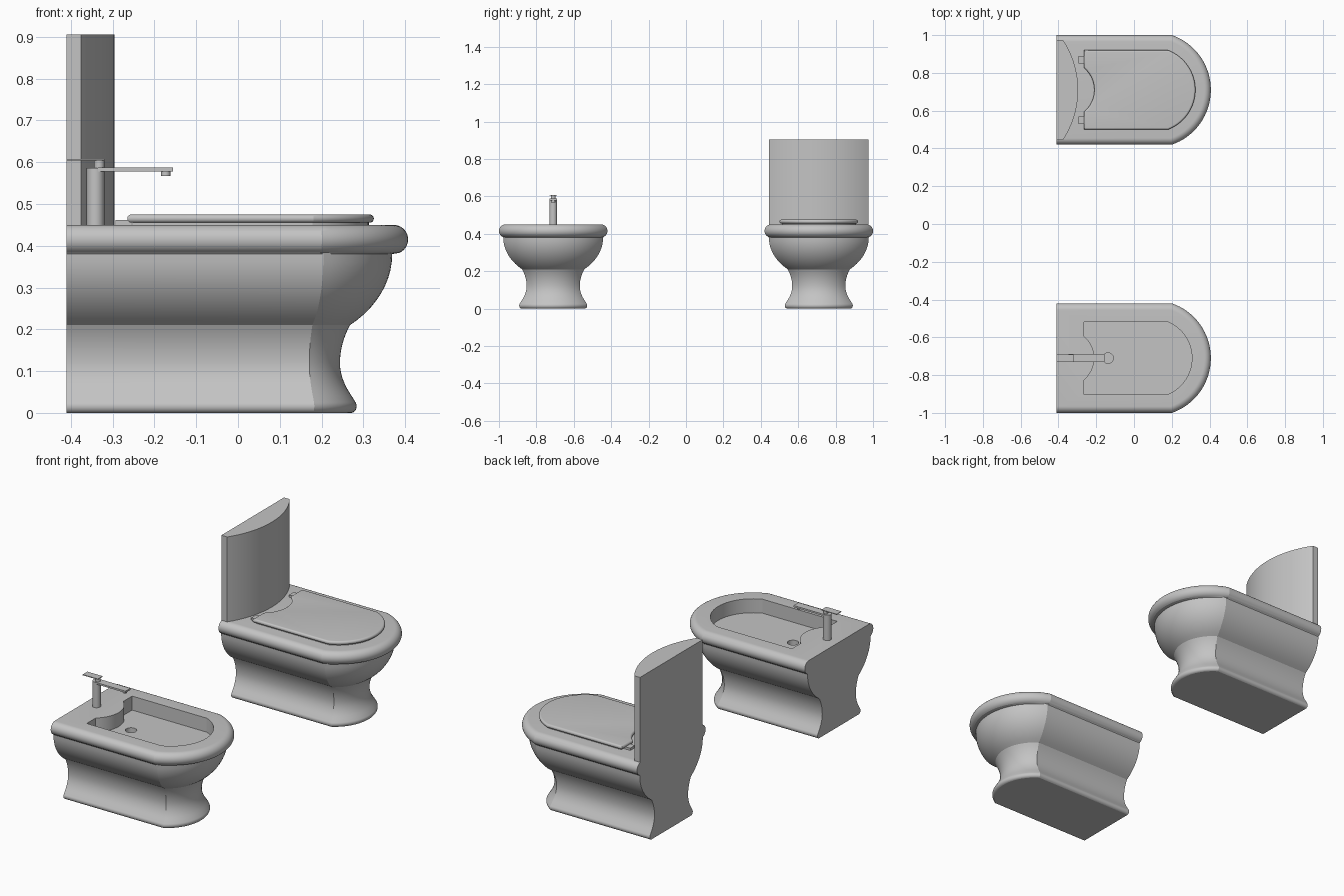
import bpy, bmesh
from math import sin, cos, asin, sqrt, pi, radians

if "Cube" in bpy.data.objects:
    bpy.data.objects.remove(bpy.data.objects["Cube"])

ceramic = bpy.data.materials.new("grey_ceramic")
ceramic.use_nodes = True
GREY = (0.55, 0.55, 0.55, 1)
ceramic.diffuse_color = GREY
ceramic.node_tree.nodes["Principled BSDF"].inputs["Base Color"].default_value = GREY

BACK, TOP = -0.41, 0.45
TOILET_Y, BIDET_Y = 0.71, -0.71


def arc(cx, r, half_width, n=32):
    """Points of a bow facing +x, from -half_width to +half_width."""
    a = asin(half_width / r)
    return [(cx + r * cos(t), r * sin(t)) for t in (a * (2 * i / n - 1) for i in range(n + 1))]


def d_shape(cx, r, half_width, back=BACK):
    return [(back, -half_width)] + arc(cx, r, half_width) + [(back, half_width)]


def bowl_opening(half_width, r, inset=0, back=-0.265, bump=-0.21):
    """D shape with a rounded notch in its rear edge."""
    notch_r = 0.15
    notch_c = bump - notch_r
    notch_r += inset
    back += inset
    notch = arc(notch_c, notch_r, sqrt(notch_r ** 2 - (back - notch_c) ** 2), 16)
    return d_shape(0.1, r - inset, half_width - inset, back) + notch[::-1]


def loft(name, rings, y=0):
    """Skin a stack of (z, outline) rings and cap both ends."""
    bm = bmesh.new()
    loops = [[bm.verts.new((px, py + y, z)) for px, py in pts] for z, pts in rings]
    n = len(loops[0])
    for low, high in zip(loops, loops[1:]):
        for i in range(n):
            j = (i + 1) % n
            bm.faces.new((low[i], low[j], high[j], high[i]))
    bm.faces.new(loops[0][::-1])
    bm.faces.new(loops[-1])
    bmesh.ops.recalc_face_normals(bm, faces=bm.faces)
    mesh = bpy.data.meshes.new(name)
    bm.to_mesh(mesh)
    bm.free()
    mesh.materials.append(ceramic)
    obj = bpy.data.objects.new(name, mesh)
    bpy.context.collection.objects.link(obj)
    return obj


def prism(name, pts, z0, z1, y=0):
    return loft(name, [(z0, pts), (z1, pts)], y)


def box(name, x0, x1, half_width, z0, z1, y):
    pts = [(x0, -half_width), (x1, -half_width), (x1, half_width), (x0, half_width)]
    return prism(name, pts, z0, z1, y)


def cylinder(name, x, r, z0, z1, y, n=32):
    pts = [(x + r * cos(2 * pi * i / n), r * sin(2 * pi * i / n)) for i in range(n)]
    return prism(name, pts, z0, z1, y)


def activate(obj):
    bpy.ops.object.select_all(action="DESELECT")
    obj.select_set(True)
    bpy.context.view_layer.objects.active = obj


def cut(obj, cutter):
    cutter.hide_render = True
    activate(obj)
    mod = obj.modifiers.new("cut", "BOOLEAN")
    mod.operation, mod.solver, mod.object = "DIFFERENCE", "EXACT", cutter
    bpy.ops.object.modifier_apply(modifier=mod.name)
    bpy.data.objects.remove(cutter)


def pedestal_bowl(name, y):
    profile = []
    # rounded foot
    for i in range(9):
        t = radians(-80 + 15 * i)
        profile.append((0.016 + 0.016 * sin(t), 0.168 + 0.014 * cos(t)))
    profile[0] = (0, profile[0][1])
    # waisted neck
    for i in range(1, 17):
        u = i / 8 - 1
        profile.append((0.12 + 0.09 * u, 0.142 + (0.024 if u > 0 else 0.036) * u * u))
    # swelling bowl
    t0 = radians(40)
    for i in range(1, 11):
        t = t0 + (pi / 2 - t0) * i / 10
        profile.append((0.21 + 0.17 * (1 - cos(t) / cos(t0)),
                        0.166 + 0.101 * (sin(t) - sin(t0)) / (1 - sin(t0))))
    rings = [(z, d_shape(0.07, w + 0.032, w)) for z, w in profile]
    # rolled rim
    for i in range(17):
        t = radians(-65 + 155 * i / 16)
        inset = 0.035 * (1 - cos(t))
        rings.append((0.415 + 0.035 * sin(t), d_shape(0.1, 0.307 - inset, 0.29 - inset)))
    return loft(name, rings, y)


# Toilet: bowl, lid, hinges and curved cistern
pedestal_bowl("toilet_bowl", TOILET_Y)
lid_rings = [(TOP, bowl_opening(0.21, 0.225, 0.012)), (0.455, bowl_opening(0.21, 0.225, 0.012))]
for i in range(13):
    t = radians(-90 + 15 * i)
    lid_rings.append((0.465 + 0.01 * sin(t), bowl_opening(0.21, 0.225, 0.01 * (1 - cos(t)))))
loft("toilet_lid", lid_rings, TOILET_Y)
for side, label in ((1, "left"), (-1, "right")):
    box("lid_hinge_" + label, -0.293, -0.255, 0.02, TOP, 0.462, TOILET_Y + side * 0.16)
sag, half = 0.08, 0.265
cistern_r = (half ** 2 + sag ** 2) / (2 * sag)
prism("cistern", d_shape(-0.296 - cistern_r, cistern_r, half), TOP, 0.905, TOILET_Y)

# Bidet: bowl with sunken basin and drain
bidet = pedestal_bowl("bidet_bowl", BIDET_Y)
cut(bidet, prism("basin_cutter", bowl_opening(0.192, 0.207), 0.375, 0.5, BIDET_Y))
cut(bidet, cylinder("drain_cutter", -0.137, 0.028, 0.35, 0.4, BIDET_Y))

# Tap
cylinder("tap_column", -0.341, 0.021, TOP, 0.586, BIDET_Y)
cylinder("tap_neck", -0.332, 0.012, 0.586, 0.605, BIDET_Y)
box("tap_lever", BACK, -0.32, 0.02, 0.604, 0.608, BIDET_Y)
box("tap_spout", -0.335, -0.155, 0.021, 0.578, 0.587, BIDET_Y)
cylinder("tap_nozzle", -0.173, 0.011, 0.567, 0.578, BIDET_Y)

# Smooth curves, crisp creases
for obj in list(bpy.context.scene.objects):
    if obj.type == "MESH" and ceramic.name in obj.data.materials:
        activate(obj)
        bpy.ops.object.shade_smooth_by_angle(angle=radians(16))
